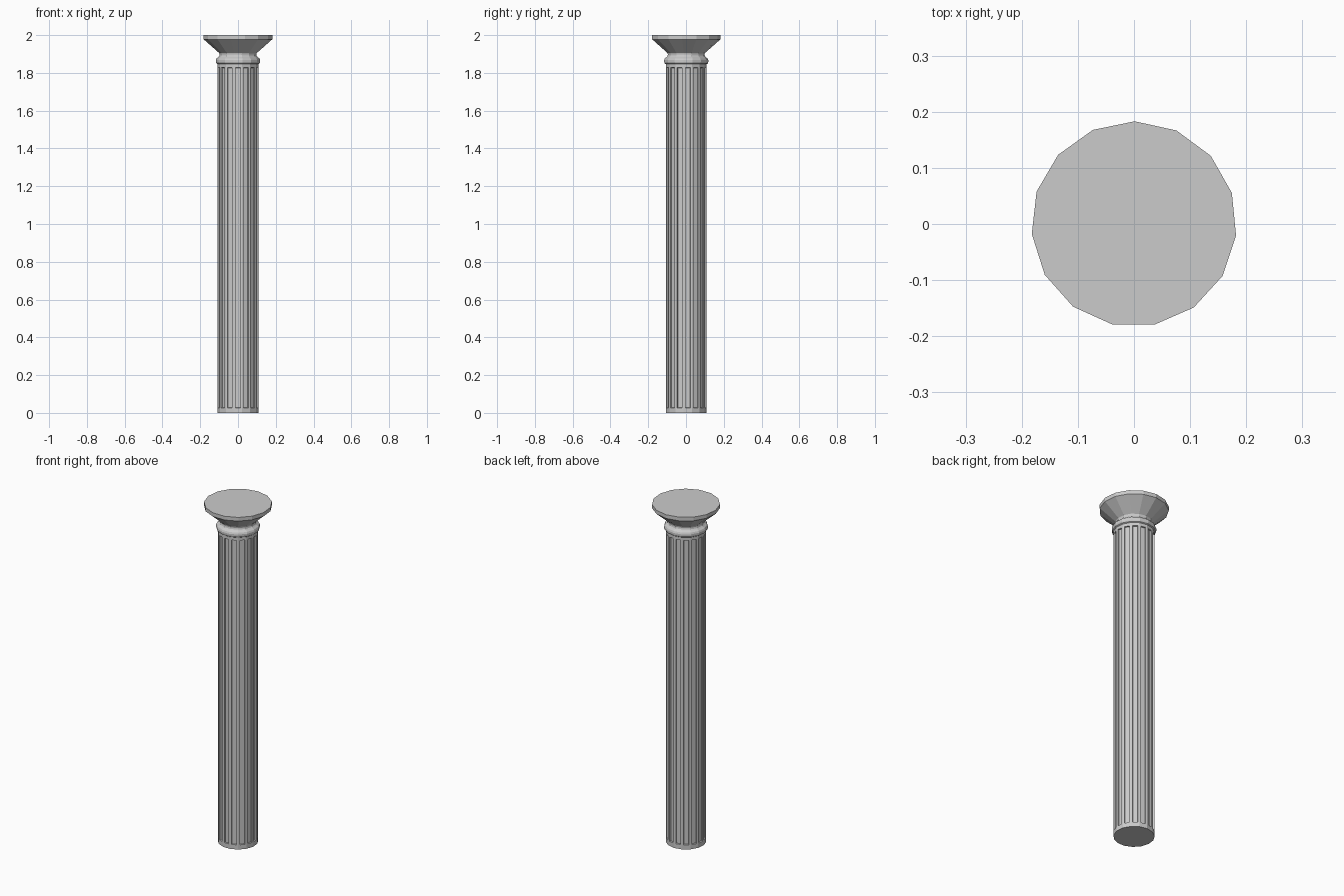
import bpy, bmesh, math

if "Cube" in bpy.data.objects:
    bpy.data.objects.remove(bpy.data.objects["Cube"])

SIDES = 15
START = math.radians(89.6)


def lathe(name, profile):
    """Revolve (radius, z) points into a closed, flat-shaded 15-sided solid."""
    bm = bmesh.new()
    rings = []
    for r, z in profile:
        ring = []
        for i in range(SIDES):
            a = START + 2 * math.pi * i / SIDES
            ring.append(bm.verts.new((r * math.cos(a), r * math.sin(a), z)))
        rings.append(ring)
    bands = []
    for lo, hi in zip(rings, rings[1:]):
        band = []
        for i in range(SIDES):
            j = (i + 1) % SIDES
            band.append(bm.faces.new((lo[i], lo[j], hi[j], hi[i])))
        bands.append(band)
    bm.faces.new(rings[0][::-1])
    bm.faces.new(rings[-1])
    bm.normal_update()
    return bm, bands


def finish(name, bm):
    mesh = bpy.data.meshes.new(name)
    bm.to_mesh(mesh)
    bm.free()
    obj = bpy.data.objects.new(name, mesh)
    bpy.context.collection.objects.link(obj)
    return obj


# Fluted shaft: every long side gets a recessed panel
bm, bands = lathe("shaft", [(0.109, 0), (0.109, 0.018), (0.109, 1.837), (0.109, 1.846)])
flutes = bands[1]
bmesh.ops.inset_individual(bm, faces=flutes, thickness=0.009, use_even_offset=True)
bmesh.ops.inset_individual(bm, faces=flutes, thickness=0.001, depth=-0.008,
                           use_even_offset=True)
finish("fluted_shaft", bm)

# Capital: rounded collar, narrow neck, flared bell and flat top slab
bm, bands = lathe("capital", [
    (0.109, 1.846), (0.115, 1.850), (0.118, 1.858), (0.118, 1.868),
    (0.114, 1.877), (0.106, 1.883), (0.100, 1.889), (0.098, 1.897),
    (0.100, 1.905), (0.183, 1.978), (0.183, 2.0)])
finish("capital", bm)
